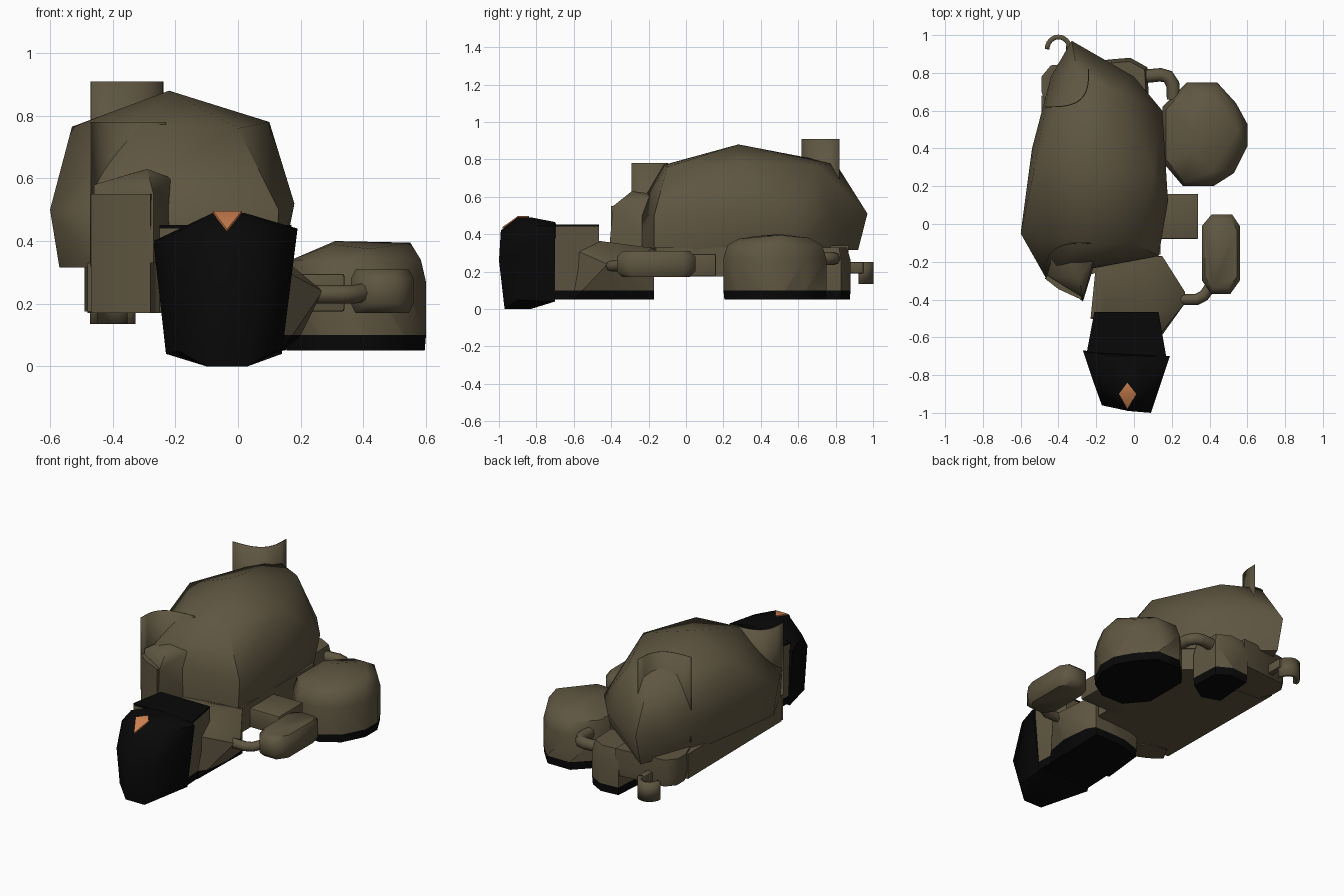
import bpy, bmesh, math
from mathutils import Vector

if "Cube" in bpy.data.objects:
    bpy.data.objects.remove(bpy.data.objects["Cube"])


def mat(name, c):
    m = bpy.data.materials.new(name)
    m.diffuse_color = (*c, 1)
    m.use_nodes = True
    m.node_tree.nodes["Principled BSDF"].inputs["Base Color"].default_value = m.diffuse_color
    return m


BROWN = mat("olive_brown", (0.114, 0.093, 0.053))
BLACK = mat("black", (0.0025, 0.0025, 0.0025))
ORANGE = mat("orange", (0.62, 0.22, 0.08))


def finish(name, bm, mats, angle=40):
    bmesh.ops.recalc_face_normals(bm, faces=bm.faces)
    me = bpy.data.meshes.new(name)
    bm.to_mesh(me)
    bm.free()
    ob = bpy.data.objects.new(name, me)
    bpy.context.collection.objects.link(ob)
    for m in mats:
        me.materials.append(m)
    bpy.ops.object.select_all(action='DESELECT')
    ob.select_set(True)
    bpy.context.view_layer.objects.active = ob
    bpy.ops.object.shade_smooth_by_angle(angle=math.radians(angle))
    return ob


def hull(name, pts, mat0=BROWN, cuts=(), rule=None, angle=40):
    """Convex lump through a few points; cuts are heights where colour changes."""
    bm = bmesh.new()
    for p in pts:
        bm.verts.new(p)
    bmesh.ops.convex_hull(bm, input=bm.verts)
    bmesh.ops.delete(bm, geom=[v for v in bm.verts if not v.link_faces], context='VERTS')
    for z in cuts:
        bmesh.ops.bisect_plane(bm, geom=bm.verts[:] + bm.edges[:] + bm.faces[:],
                               plane_co=(0, 0, z), plane_no=(0, 0, 1))
    if rule:
        for f in bm.faces:
            f.material_index = int(rule(f.calc_center_median()))
    return finish(name, bm, [mat0, BLACK], angle)


def levels(outline, spec):
    """Stack scaled copies of an outline: spec is (z, scale)."""
    cx = sum(p[0] for p in outline) / len(outline)
    cy = sum(p[1] for p in outline) / len(outline)
    return [(cx + (x - cx) * s, cy + (y - cy) * s, z) for z, s in spec for x, y in outline]


def shield(name, c, rx, ry, z0, z1, a0=0, a1=90, t=0.005, n=12, e=0.62):
    """Thin upright curved sheet following an arc."""
    bm = bmesh.new()
    rows = []
    for i in range(n + 1):
        a = math.radians(a0 + (a1 - a0) * i / n)
        ca, sa = math.cos(a), math.sin(a)
        x = c[0] + rx * math.copysign(abs(ca) ** e, ca)
        y = c[1] + ry * math.copysign(abs(sa) ** e, sa)
        rows.append((bm.verts.new((x, y, z0)), bm.verts.new((x, y, z1))))
    for (a, b), (d, f) in zip(rows, rows[1:]):
        bm.faces.new((a, d, f, b))
    ob = finish(name, bm, [BROWN])
    s = ob.modifiers.new("thick", 'SOLIDIFY')
    s.thickness = t
    s.offset = 0


def pipe(name, pts, r):
    cu = bpy.data.curves.new(name, 'CURVE')
    cu.dimensions = '3D'
    cu.bevel_depth = r
    cu.bevel_resolution = 2
    cu.use_fill_caps = True
    sp = cu.splines.new('POLY')
    sp.points.add(len(pts) - 1)
    for p, co in zip(sp.points, pts):
        p.co = (*co, 1)
    cu.materials.append(BROWN)
    bpy.context.collection.objects.link(bpy.data.objects.new(name, cu))


def block(name, lo, hi, bevel):
    bm = bmesh.new()
    bmesh.ops.create_cube(bm, size=1)
    lo, hi = Vector(lo), Vector(hi)
    for v in bm.verts:
        v.co = (lo + hi) / 2 + v.co * (hi - lo)
    bmesh.ops.bevel(bm, geom=bm.edges[:], offset=bevel, segments=2, affect='EDGES', profile=0.5)
    finish(name, bm, [BROWN])


low = lambda c: c.z < 0.1

# Large main body
hull("main_body", [
    (-.22, .28, .88), (.10, .28, .78), (-.53, .28, .765), (.0, -.10, .76), (-.30, -.12, .77),
    (-.30, .80, .78), (-.08, .70, .77),
    (.18, .12, .52), (.15, .60, .5), (.0, .78, .5), (-.33, .97, .51), (-.44, .78, .5),
    (-.54, .40, .5), (-.60, -.05, .5), (-.47, -.28, .5), (.13, -.17, .5), (-.20, -.20, .5),
    (.14, .05, .315), (.12, .58, .315), (-.33, .92, .315), (-.50, .45, .315),
    (-.57, -.05, .315), (-.46, -.28, .315), (.12, -.17, .315), (-.20, -.19, .315)], angle=55)

# Lower chassis under the body
hull("chassis", [(x, y, z) for z in (.175, .33) for x, y in
     ((-.48, -.26), (-.24, -.27), (-.18, -.18), (.14, -.16), (.14, .55), (-.05, .72), (-.49, .68))])

# Tapered front tip of the body and the barrel under it
hull("body_tip", [
    (-.27, -.41, .33), (-.27, -.39, .55), (-.29, -.29, .63), (-.46, -.27, .33), (-.46, -.27, .58),
    (-.20, -.18, .33), (-.21, -.18, .6), (-.40, -.05, .6), (-.40, -.05, .33)], angle=60)
hull("front_barrel", [(x, y, z) for z in (.17, .55) for x, y in
     ((-.47, -.29), (-.40, -.345), (-.28, -.40), (-.25, -.28), (-.30, -.21), (-.42, -.20))], angle=70)

# Curved upright shields, front and rear
shield("front_shield", (-.23, -.29), -.24, .19, .33, .78)
shield("rear_shield", (-.47, .82), .23, -.20, .38, .91)

# Black nose
hull("nose", [
    (-.10, -.97, 0), (.03, -.97, 0), (-.10, -.83, 0), (.03, -.83, 0),
    (-.23, -.70, .04), (.14, -.70, .04), (-.19, -.90, .05), (.12, -.90, .05),
    (-.22, -.72, .22), (.15, -.70, .22), (-.17, -.96, .3), (.09, -1.0, .26), (-.03, -.99, .42),
    (-.27, -.67, .40), (.19, -.70, .44), (-.21, -.85, .42), (.13, -.87, .45),
    (-.08, -.90, .49), (.02, -.90, .49), (-.03, -.83, .49), (-.12, -.70, .465), (.06, -.70, .465)],
    mat0=BLACK, angle=45)

# Orange nose mark, a thin diamond plate
hull("nose_mark", [(x, y, z - d) for d in (0, .008) for x, y, z in
     ((-.035, -.982, .438), (.012, -.90, .496), (-.035, -.84, .496), (-.08, -.90, .496))], mat0=ORANGE)

# Head block behind the nose, black cap and sole
hull("head", [(x, y, z) for x, y in ((-.25, -.68), (.17, -.70), (.13, -.465), (-.21, -.465))
              for z in (.40, .452)] + [(x, y, .05) for x, y in
              ((-.22, -.70), (.14, -.70), (.13, -.465), (-.21, -.465))],
     cuts=(.1, .44), rule=lambda c: c.z < .1 or c.z > .44)
hull("neck", [(-.23, -.50, .05), (.14, -.60, .05), (.15, -.17, .05), (-.05, -.17, .05), (-.20, -.22, .05),
              (-.23, -.50, .31), (.14, -.58, .31), (.15, -.17, .325), (-.20, -.20, .325),
              (.27, -.42, .24), (.27, -.36, .24), (.20, -.40, .1), (-.15, -.47, .365), (.12, -.47, .365)],
     cuts=(.1,), rule=low)

# Side boulder with black sole
side = [(.28, .75), (.44, .75), (.54, .64), (.60, .53), (.60, .41), (.53, .27),
        (.42, .20), (.26, .20), (.15, .33), (.15, .62)]
hull("side_boulder", levels(side, ((.05, .98), (.1, 1), (.27, 1), (.34, .92)))
     + [(.31, .50, .4), (.55, .50, .395), (.42, .28, .375), (.42, .66, .38), (.30, .38, .39)],
     cuts=(.1,), rule=low, angle=50)

# Rear foot with black sole and rear left lump
hull("rear_foot", levels([(-.14, .87), (-.02, .88), (.07, .83), (.08, .64), (-.04, .56), (-.16, .60)],
                         ((.05, .97), (.1, 1), (.26, 1), (.33, .87))),
     cuts=(.1,), rule=low, angle=50)
hull("rear_left_lump", levels([(-.49, .70), (-.49, .78), (-.44, .84), (-.12, .87), (-.12, .58), (-.45, .60)],
                              ((.17, .93), (.22, 1), (.34, 1))), angle=50)

# Side pod, connecting block and pipes
hull("side_pod", levels([(.41, -.37), (.51, -.37), (.56, -.30), (.56, -.01), (.52, .05), (.41, .05),
                         (.36, -.01), (.36, -.30)], ((.17, .85), (.20, 1), (.28, 1), (.31, .85))), angle=50)
block("side_block", (.05, -.08, .175), (.34, .16, .295), .008)
pipe("front_pipe", [(.22, -.40, .23), (.33, -.40, .23), (.37, -.38, .23), (.42, -.31, .24)], .03)
pipe("rear_pipe", [(.04, .78, .27), (.14, .79, .27), (.18, .78, .27), (.205, .74, .27), (.21, .66, .27)], .036)

# Tail hook and its stem
shield("tail_hook", (-.40, .925), .06, .065, .135, .25, 0, 180, .025, 12, 1)
block("tail_stem", (-.36, .80, .19), (-.32, .95, .25), .008)
